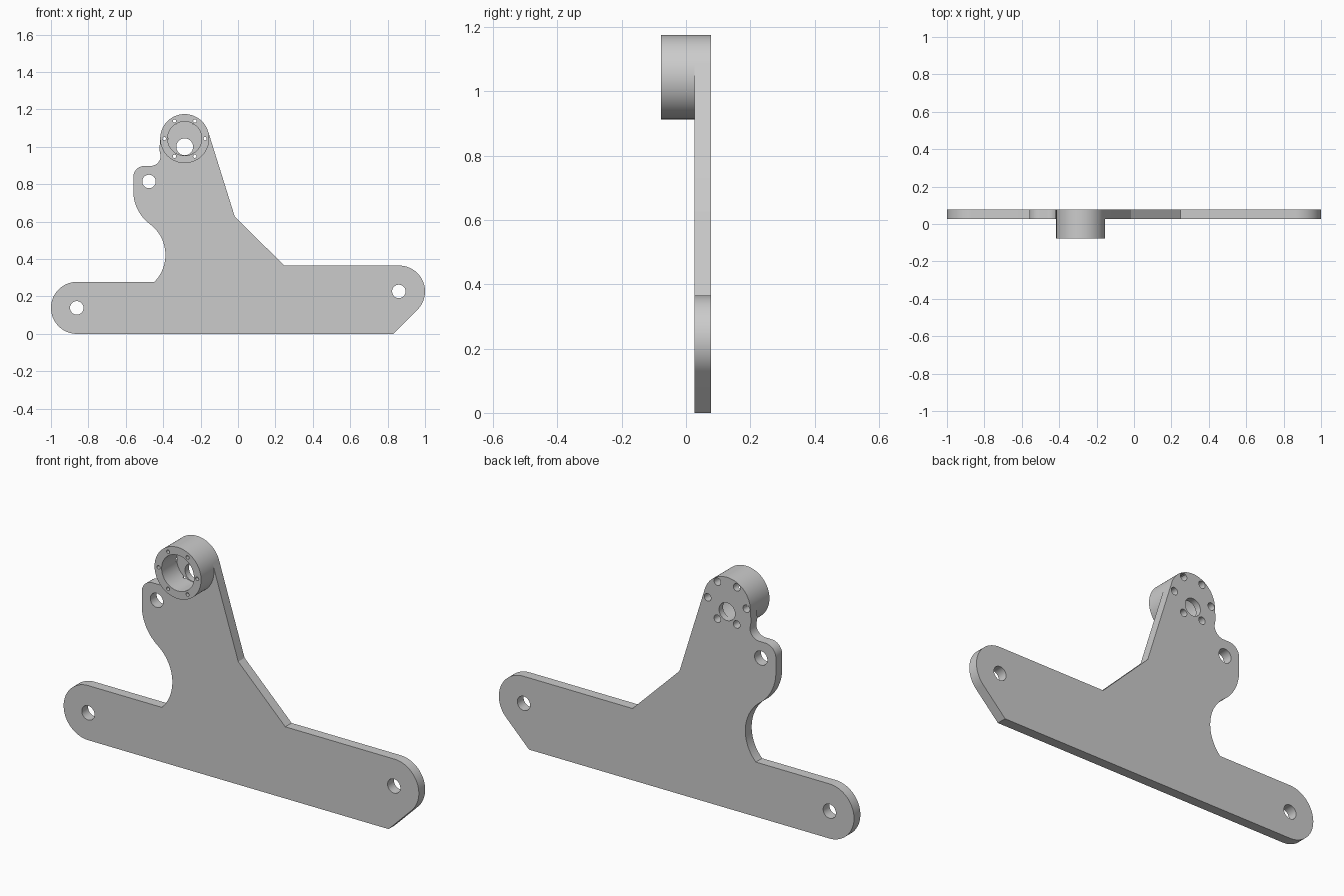
import bpy, bmesh
from math import cos, sin, radians

if "Cube" in bpy.data.objects:
    bpy.data.objects.remove(bpy.data.objects["Cube"])

BX, BZ, BR = -0.285, 1.044, 0.131      # boss centre and radius
FRONT, PLATE, BACK = -0.077, 0.026, 0.077


def arc(cx, cz, r, a0, a1, step=3.0):
    n = max(1, round(abs(a1 - a0) / step))
    angles = [radians(a0 + (a1 - a0) * i / n) for i in range(n + 1)]
    return [(cx + r * cos(a), cz + r * sin(a)) for a in angles]


def prism(name, pts, y0, y1):
    """Extrude an x-z outline along y."""
    bm = bmesh.new()
    face = bm.faces.new([bm.verts.new((x, y0, z)) for x, z in pts])
    ext = bmesh.ops.extrude_face_region(bm, geom=[face])
    for v in ext["geom"]:
        if isinstance(v, bmesh.types.BMVert):
            v.co.y = y1
    bmesh.ops.recalc_face_normals(bm, faces=bm.faces)
    me = bpy.data.meshes.new(name)
    bm.to_mesh(me)
    bm.free()
    ob = bpy.data.objects.new(name, me)
    bpy.context.collection.objects.link(ob)
    return ob


def disc(name, x, z, r, y0, y1, step=3.0):
    return prism(name, arc(x, z, r, 0, 360, step)[:-1], y0, y1)


def boolean(target, tool, op):
    bpy.context.view_layer.objects.active = target
    m = target.modifiers.new("bool", 'BOOLEAN')
    m.operation, m.solver, m.object = op, 'EXACT', tool
    bpy.ops.object.modifier_apply(modifier=m.name)
    bpy.data.objects.remove(tool)


# Plate outline, counter-clockwise from the bottom edge
outline = [(0.83, 0.0)]
outline += arc(0.862, 0.227, 0.138, -45, 90)          # right rounded end
outline += [(0.248, 0.365), (-0.017, 0.626)]          # sloped shoulder
outline += arc(BX, BZ, BR, 18, 180)                   # around the boss
outline += [(-0.42, 0.985)]
outline += arc(-0.467, 0.951, 0.053, 0, -90, 6)       # small notch
outline += arc(-0.50, 0.838, 0.06, 90, 180, 6)        # ear corner
outline += arc(-0.337, 0.765, 0.223, 180, 233.3)      # convex flank
outline += arc(-0.593, 0.422, 0.205, 53.3, -44.6)[1:]  # concave flank
outline += arc(-0.861, 0.139, 0.139, 90, 270)         # left rounded end
bracket = prism("bracket_plate", outline, PLATE, BACK)

# Boss joined to the plate
boolean(bracket, disc("boss", BX, BZ, BR, FRONT, 0.05), 'UNION')

# Mounting holes and the offset shaft hole
for x, z, r in [(-0.862, 0.139, 0.036), (0.86, 0.227, 0.036),
                (-0.476, 0.815, 0.036), (BX, 1.0, 0.045)]:
    boolean(bracket, disc("hole", x, z, r, -0.2, 0.2, 7.5), 'DIFFERENCE')

# Gearbox bore from the front
boolean(bracket, disc("bore", BX, BZ, 0.091, -0.2, 0.045), 'DIFFERENCE')

# Ring of six screw holes with counterbores at the back
for x, z in arc(BX, BZ, 0.109, 0, 300, 60):
    boolean(bracket, disc("screw", x, z, 0.009, -0.2, 0.2, 15), 'DIFFERENCE')
    boolean(bracket, disc("counterbore", x, z, 0.019, 0.035, 0.2, 15), 'DIFFERENCE')

bracket.select_set(True)
bpy.context.view_layer.objects.active = bracket
bpy.ops.object.shade_smooth_by_angle(angle=radians(25))
